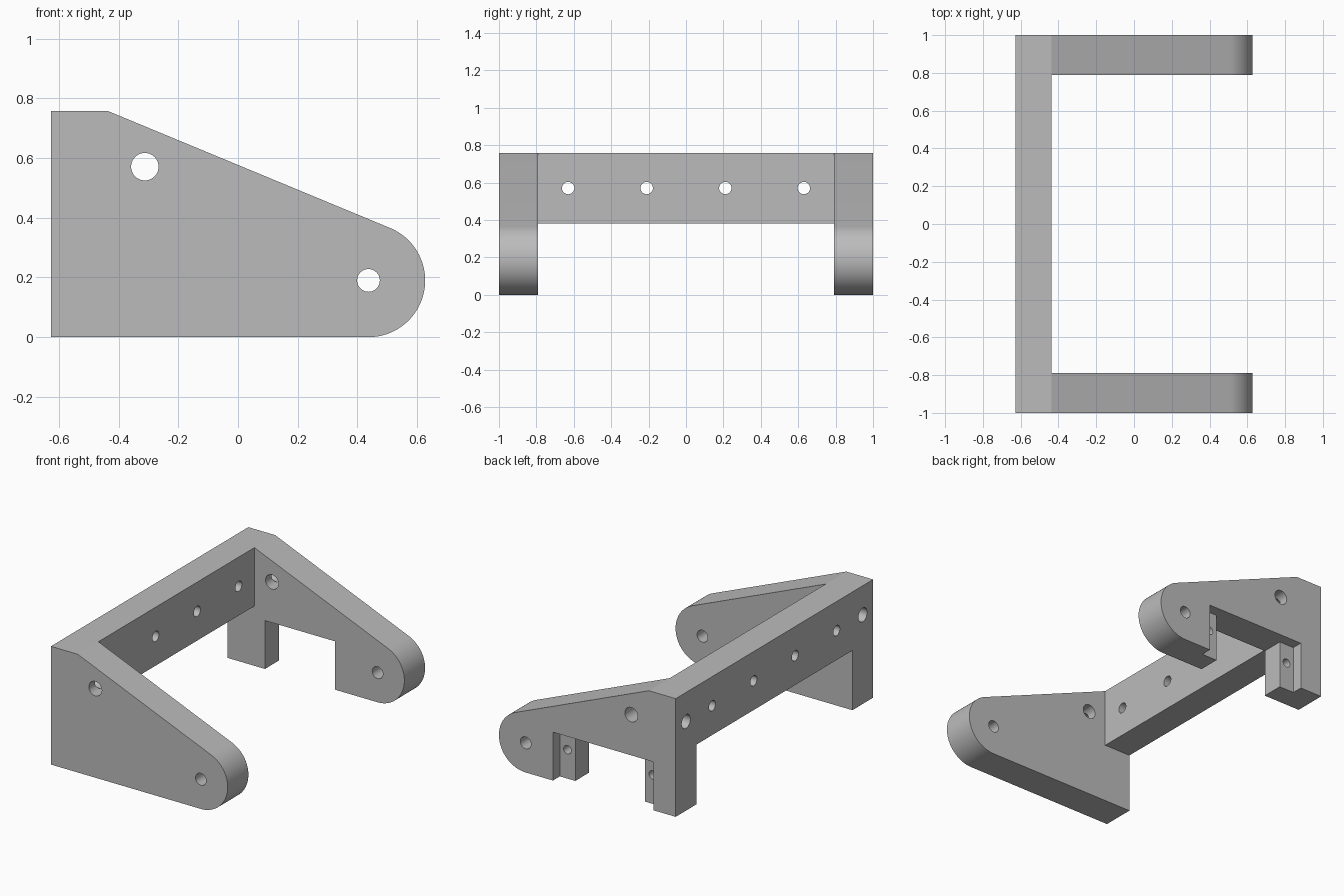
import bpy, bmesh
from math import sin, cos, pi, radians
from mathutils import Matrix, Vector

if "Cube" in bpy.data.objects:
    bpy.data.objects.remove(bpy.data.objects["Cube"], do_unlink=True)

# Overall dimensions
BACK, BAR_FRONT = -0.627, -0.437      # x extent of the cross bar
TOP, BAR_BOTTOM = 0.758, 0.383
INNER = 0.79                          # inner face of each arm
TIP_X, TIP_R = 0.437, 0.19            # rounded arm tip
BOLT_X, BOLT_Z = -0.312, 0.571


def make_object(name, bm):
    bmesh.ops.recalc_face_normals(bm, faces=bm.faces)
    mesh = bpy.data.meshes.new(name)
    bm.to_mesh(mesh)
    bm.free()
    obj = bpy.data.objects.new(name, mesh)
    bpy.context.collection.objects.link(obj)
    return obj


def prism(name, profile, y0, y1):
    """Side profile in x and z, extruded along y."""
    bm = bmesh.new()
    face = bm.faces.new([bm.verts.new((x, y0, z)) for x, z in profile])
    new = bmesh.ops.extrude_face_region(bm, geom=[face])["geom"]
    verts = [v for v in new if isinstance(v, bmesh.types.BMVert)]
    bmesh.ops.translate(bm, verts=verts, vec=(0, y1 - y0, 0))
    return make_object(name, bm)


def box(name, x0, x1, y0, y1, z0, z1):
    return prism(name, [(x0, z0), (x1, z0), (x1, z1), (x0, z1)], y0, y1)


def drill(name, start, end, radius):
    a, b = Vector(start), Vector(end)
    turn = (b - a).to_track_quat("Z", "Y").to_matrix().to_4x4()
    bm = bmesh.new()
    bmesh.ops.create_cone(bm, cap_ends=True, segments=40, radius1=radius,
                          radius2=radius, depth=(b - a).length,
                          matrix=Matrix.Translation((a + b) / 2) @ turn)
    return make_object(name, bm)


# Solid side profile, with a rounded tip, extruded over the full width
profile = [(BACK, 0)]
for i in range(41):
    a = radians(-90 + 156.8 * i / 40)
    profile.append((TIP_X + TIP_R * cos(a), TIP_R + TIP_R * sin(a)))
profile += [(BAR_FRONT, TOP), (BACK, TOP)]
frame = prism("bracket_frame", profile, -1, 1)

# Space between the arms, in front of and below the cross bar
cutters = [prism("arm_gap_cutter", [(-1, -0.2), (1, -0.2), (1, 1), (BAR_FRONT, 1),
                                    (BAR_FRONT, BAR_BOTTOM), (-1, BAR_BOTTOM)],
                 -INNER, INNER)]

# Stepped notch in the rear arm: narrow inside, wide outside
cutters.append(prism("notch_cutter", [(-0.362, -0.2), (0.134, -0.2),
                                      (0.134, 0.31), (-0.362, 0.31)], 0.7, 1.1))
cutters.append(box("notch_step_cutter", -0.468, 0.244, 0.93, 1.1, -0.2, 0.31))

# Blind screw holes in the two notch tabs
for x in (-0.415, 0.19):
    cutters.append(drill("tab_screw_cutter", (x, 0.83, 0.185), (x, 1.0, 0.185), 0.027))

# Holes across both arms
cutters.append(drill("bolt_cutter", (BOLT_X, -1.2, BOLT_Z), (BOLT_X, 1.2, BOLT_Z), 0.046))
cutters.append(drill("pivot_cutter", (TIP_X, -1.2, TIP_R), (TIP_X, 1.2, TIP_R), 0.038))

# Holes through the bar, and deep holes from the back into the arms
for side in (-1, 1):
    for y in (0.21, 0.63):
        cutters.append(drill("bar_hole_cutter", (-0.8, side * y, BOLT_Z),
                             (-0.4, side * y, BOLT_Z), 0.033))
    cutters.append(drill("arm_end_cutter", (-0.8, side * 0.895, BOLT_Z),
                         (BOLT_X, side * 0.895, BOLT_Z), 0.044))

# Apply every cut, then discard the cutters
for cutter in cutters:
    cutter.hide_render = True
    mod = frame.modifiers.new(cutter.name, "BOOLEAN")
    mod.operation, mod.solver, mod.object = "DIFFERENCE", "EXACT", cutter
bpy.context.view_layer.update()
graph = bpy.context.evaluated_depsgraph_get()
result = bpy.data.meshes.new_from_object(frame.evaluated_get(graph))
frame.modifiers.clear()
frame.data = result
for cutter in cutters:
    bpy.data.objects.remove(cutter, do_unlink=True)

# Single grey material
grey = bpy.data.materials.new("plain_grey")
grey.use_nodes = True
colour = (0.5, 0.5, 0.5, 1)
grey.diffuse_color = colour
grey.node_tree.nodes["Principled BSDF"].inputs["Base Color"].default_value = colour
frame.data.materials.clear()
frame.data.materials.append(grey)

# Smooth curves, sharp corners
bpy.ops.object.select_all(action="DESELECT")
frame.select_set(True)
bpy.context.view_layer.objects.active = frame
bpy.ops.object.shade_smooth_by_angle(angle=radians(20))
